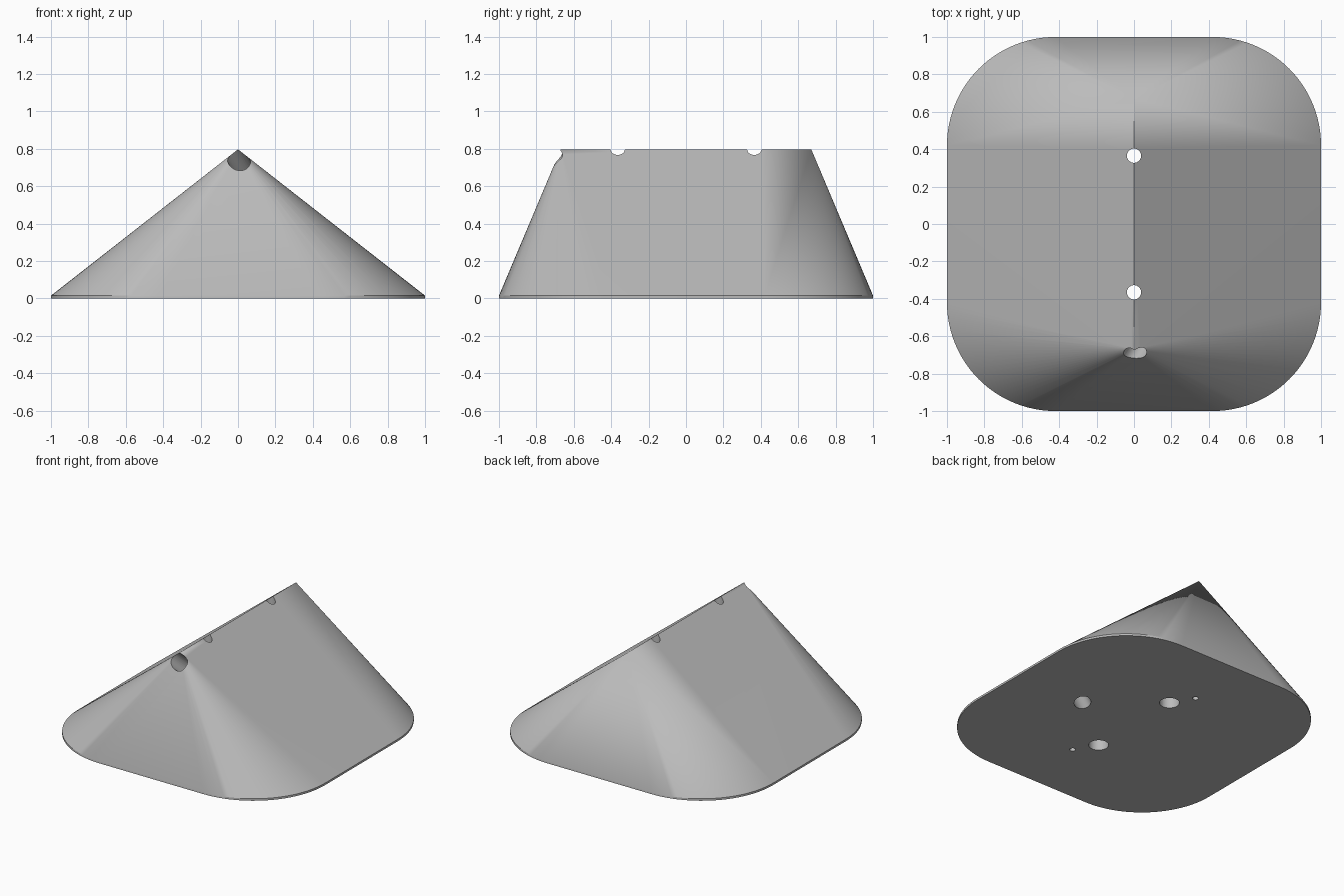
import bpy, bmesh, math
from mathutils import Vector

if "Cube" in bpy.data.objects:
    bpy.data.objects.remove(bpy.data.objects["Cube"])

HEIGHT, RIDGE, LIP = 0.797, 0.67, 0.015   # ridge height, ridge half length, base edge
CORNER, RADIUS, STEPS = 0.42, 0.58, 24    # corner centre, corner radius, arc segments

grey = bpy.data.materials.new("plain_grey")
grey.diffuse_color = (0.5, 0.5, 0.5, 1)
grey.use_nodes = True
grey.node_tree.nodes["Principled BSDF"].inputs["Base Color"].default_value = grey.diffuse_color


def rounded_square(z):
    pts = []
    for q, (sx, sy) in enumerate([(1, 1), (-1, 1), (-1, -1), (1, -1)]):
        for i in range(STEPS + 1):
            a = math.pi / 2 * (q + i / STEPS)
            pts.append((sx * CORNER + RADIUS * math.cos(a),
                        sy * CORNER + RADIUS * math.sin(a), z))
    return pts


# Wedge body: rounded square base sloping up to a ridge line
bm = bmesh.new()
low = [bm.verts.new(p) for p in rounded_square(0)]
high = [bm.verts.new(p) for p in rounded_square(LIP)]
back = bm.verts.new((0, RIDGE, HEIGHT))
front = bm.verts.new((0, -RIDGE, HEIGHT))
bm.faces.new(low[::-1])
n = len(low)
for i in range(n):
    j = (i + 1) % n
    bm.faces.new((low[i], low[j], high[j], high[i]))
    tip_i = back if i < n // 2 else front
    tip_j = back if j < n // 2 else front
    if tip_i is tip_j:
        bm.faces.new((high[i], high[j], tip_i))
    else:
        bm.faces.new((high[i], high[j], tip_j, tip_i))
bmesh.ops.recalc_face_normals(bm, faces=bm.faces)
mesh = bpy.data.meshes.new("wedge_body")
bm.to_mesh(mesh)
bm.free()
body = bpy.data.objects.new("wedge_body", mesh)
bpy.context.collection.objects.link(body)
mesh.materials.append(grey)


def drill(name, start, end, radius):
    """Cut a round hole into the body between two points."""
    start, end = Vector(start), Vector(end)
    axis = end - start
    bpy.ops.mesh.primitive_cylinder_add(vertices=32, radius=radius, depth=axis.length,
                                        location=(start + end) / 2)
    cutter = bpy.context.object
    cutter.name = name
    cutter.rotation_euler = axis.to_track_quat('Z', 'Y').to_euler()
    cutter.data.materials.append(grey)
    cutter.hide_render = True
    cutter.hide_set(True)
    mod = body.modifiers.new(name, 'BOOLEAN')
    mod.operation, mod.solver, mod.object = 'DIFFERENCE', 'EXACT', cutter


for s in (-1, 1):
    side = "back" if s > 0 else "front"
    # Through hole with a wider recess underneath, and a small pin hole
    drill(side + "_screw_hole", (0, s * 0.365, -0.1), (0, s * 0.365, 1), 0.038)
    drill(side + "_screw_recess", (0, s * 0.365, -0.1), (0, s * 0.365, 0.2), 0.066)
    drill(side + "_pin_hole", (-s * 0.093, s * 0.522, -0.1), (-s * 0.093, s * 0.522, 0.1), 0.02)

# Slanted cable channel from the front tip to the underside
mouth, outlet = Vector((0.003, -0.693, 0.737)), Vector((0.445, 0, 0))
step = (outlet - mouth) * 0.15
drill("cable_channel", mouth - step, outlet + step, 0.055)

# Apply the cuts, then smooth the rounded surfaces
bpy.ops.object.select_all(action='DESELECT')
body.select_set(True)
bpy.context.view_layer.objects.active = body
for mod in list(body.modifiers):
    cutter = mod.object
    bpy.ops.object.modifier_apply(modifier=mod.name)
    bpy.data.objects.remove(cutter)
bpy.ops.object.shade_smooth_by_angle(angle=math.radians(30))
